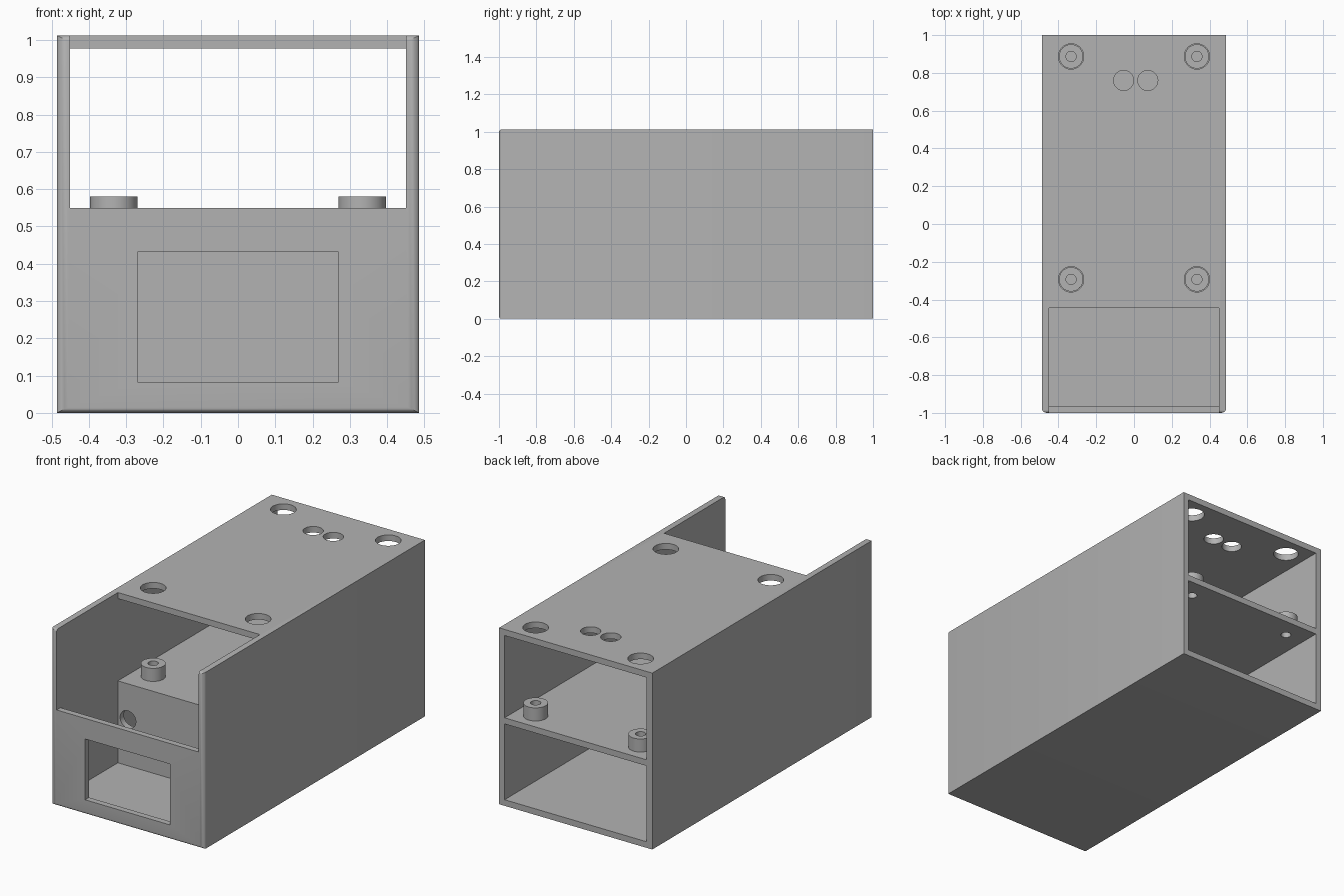
import bpy, bmesh
from mathutils import Matrix, Vector

cube = bpy.data.objects.get("Cube")
if cube:
    bpy.data.objects.remove(cube, do_unlink=True)

grey = bpy.data.materials.new("plain_grey")
grey.use_nodes = True
GREY = (0.45, 0.45, 0.45, 1)
grey.diffuse_color = GREY
grey.node_tree.nodes["Principled BSDF"].inputs["Base Color"].default_value = GREY

HALF_X, HEIGHT, WALL = 0.486, 1.012, 0.035
INNER_X = HALF_X - WALL
SHELF_TOP, BAY_BACK, RIM = 0.505, -0.445, 0.55
MOUNTS = [(x, y) for x in (-0.333, 0.333) for y in (-0.293, 0.887)]


def make_object(name, bm):
    bmesh.ops.recalc_face_normals(bm, faces=bm.faces)
    mesh = bpy.data.meshes.new(name)
    bm.to_mesh(mesh)
    bm.free()
    mesh.materials.append(grey)
    obj = bpy.data.objects.new(name, mesh)
    bpy.context.collection.objects.link(obj)
    return obj


def box_mesh(lo, hi):
    lo, hi = Vector(lo), Vector(hi)
    bm = bmesh.new()
    bmesh.ops.create_cube(bm, size=1, matrix=Matrix.Translation((lo + hi) / 2)
                          @ Matrix.Diagonal((*(hi - lo), 1)))
    return bm


def cylinder(name, centre, radius, depth, axis="Z"):
    bm = bmesh.new()
    turn = Matrix.Rotation(1.5707963, 4, "X") if axis == "Y" else Matrix()
    bmesh.ops.create_cone(bm, cap_ends=True, segments=48, radius1=radius, radius2=radius,
                          depth=depth, matrix=Matrix.Translation(centre) @ turn)
    return make_object(name, bm)


def side_profile(name, points):
    """Extrude a y-z outline across the inner width."""
    bm = bmesh.new()
    face = bm.faces.new([bm.verts.new((-INNER_X, y, z)) for y, z in points])
    grown = bmesh.ops.extrude_face_region(bm, geom=[face])["geom"]
    bmesh.ops.translate(bm, vec=(2 * INNER_X, 0, 0),
                        verts=[g for g in grown if isinstance(g, bmesh.types.BMVert)])
    return make_object(name, bm)


def cut(target, cutters):
    """Subtract the cutters, bake the result and remove the cutters."""
    for c in cutters:
        c.hide_render = True
        mod = target.modifiers.new("cut", "BOOLEAN")
        mod.operation, mod.solver, mod.object = "DIFFERENCE", "EXACT", c
    graph = bpy.context.evaluated_depsgraph_get()
    baked = bpy.data.meshes.new_from_object(target.evaluated_get(graph))
    target.modifiers.clear()
    target.data = baked
    for c in cutters:
        bpy.data.objects.remove(c, do_unlink=True)


def smooth(obj):
    bpy.ops.object.select_all(action="DESELECT")
    obj.select_set(True)
    bpy.context.view_layer.objects.active = obj
    bpy.ops.object.shade_smooth_by_angle(angle=0.52)


# Housing block, with the front outline rounded twice as wide at the sides
bm = box_mesh((-HALF_X / 2, -1, 0), (HALF_X / 2, 1, HEIGHT))
front = [e for e in bm.edges if all(v.co.y < -0.9 for v in e.verts)]
bmesh.ops.bevel(bm, geom=front, offset=0.015, segments=5, profile=0.5, affect="EDGES")
bmesh.ops.scale(bm, vec=(2, 1, 1), verts=bm.verts)
housing = make_object("housing", bm)

# Front bay and upper compartment form one continuous hollow
upper_hollow = side_profile("upper_hollow", [
    (-1.1, RIM), (-1 + WALL, RIM), (-1 + WALL, WALL), (BAY_BACK, WALL),
    (BAY_BACK, SHELF_TOP), (1.1, SHELF_TOP), (1.1, HEIGHT - WALL),
    (BAY_BACK, HEIGHT - WALL), (BAY_BACK, 1.1), (-1.1, 1.1)])

# Lower compartment, open at the back
lower_hollow = make_object("lower_hollow", box_mesh(
    (-INNER_X, BAY_BACK + WALL, WALL), (INNER_X, 1.1, SHELF_TOP - WALL)))

# Screen window in the front panel and cable hole in the bay wall
window = make_object("window", box_mesh((-0.27, -1.1, 0.083), (0.27, -0.9, 0.432)))
cable_hole = cylinder("cable_hole", (-0.387, BAY_BACK, 0.30), 0.05, 0.2, "Y")

# Access holes and the cable pair in the top plate, screw holes in the shelf
cutters = [upper_hollow, lower_hollow, window, cable_hole]
for x, y in MOUNTS:
    cutters.append(cylinder("access_hole", (x, y, HEIGHT), 0.067, 0.2))
    cutters.append(cylinder("screw_hole", (x, y, SHELF_TOP), 0.027, 0.2))
for x in (-0.055, 0.073):
    cutters.append(cylinder("top_hole", (x, 0.76, HEIGHT), 0.053, 0.2))
cut(housing, cutters)
smooth(housing)

# Hollow standoffs on the shelf
for x, y in MOUNTS:
    name = ("front" if y < 0 else "back") + ("_left" if x > 0 else "_right") + "_standoff"
    standoff = cylinder(name, (x, y, SHELF_TOP + 0.0375), 0.064, 0.075)
    cut(standoff, [cylinder("bore", (x, y, SHELF_TOP), 0.027, 0.4)])
    smooth(standoff)
